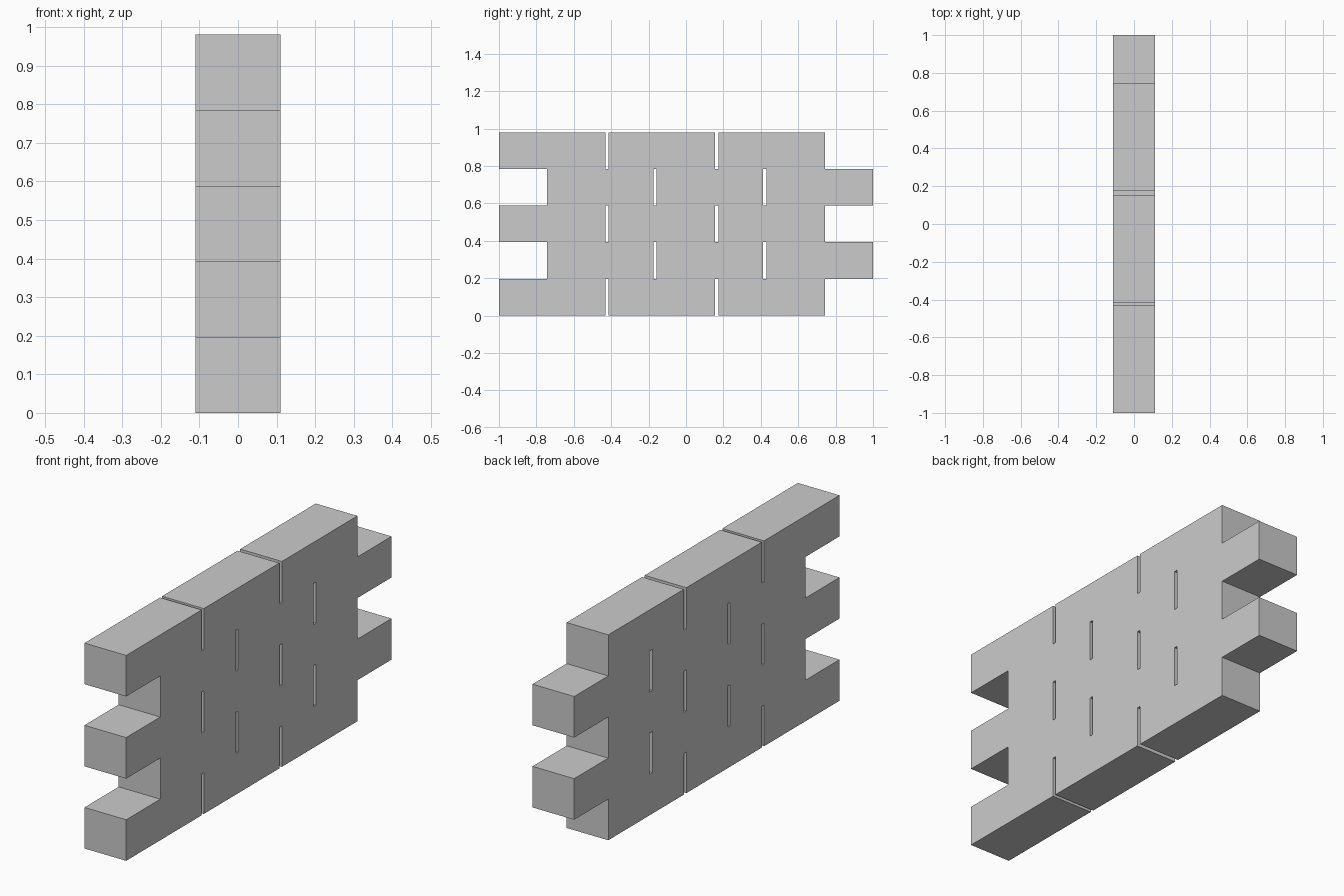
import bpy, bmesh

if "Cube" in bpy.data.objects:
    bpy.data.objects.remove(bpy.data.objects["Cube"])

HALF_T = 0.11            # half wall thickness
COURSE = 0.196           # course height
ROWS = 5
LENGTH = 0.569           # block length
ODD = [(s, s + LENGTH) for s in (-1.0, -0.415, 0.174)]
EVEN = [(s, s + LENGTH) for s in (-0.743, -0.158, 0.431)]

# Running-bond pattern: every block edge becomes a grid line
cuts = sorted({round(v, 4) for span in ODD + EVEN for v in span})
bm = bmesh.new()
grid = {}


def vert(y, r):
    if (y, r) not in grid:
        grid[y, r] = bm.verts.new((HALF_T, y, r * COURSE))
    return grid[y, r]


# Fill the cells covered by a block, leaving the mortar slots open
for r in range(ROWS):
    spans = EVEN if r % 2 else ODD
    for a, b in zip(cuts, cuts[1:]):
        mid = (a + b) / 2
        if any(lo < mid < hi for lo, hi in spans):
            bm.faces.new([vert(a, r), vert(b, r), vert(b, r + 1), vert(a, r + 1)])

# Give the bonded sheet its thickness as one closed solid
front = bm.faces[:]
back = bmesh.ops.extrude_face_region(bm, geom=front, use_keep_orig=True)
moved = [g for g in back["geom"] if isinstance(g, bmesh.types.BMVert)]
bmesh.ops.translate(bm, verts=moved, vec=(-2 * HALF_T, 0, 0))
bmesh.ops.recalc_face_normals(bm, faces=bm.faces[:])

mesh = bpy.data.meshes.new("block_wall")
bm.to_mesh(mesh)
bm.free()
wall = bpy.data.objects.new("block_wall", mesh)
bpy.context.collection.objects.link(wall)
